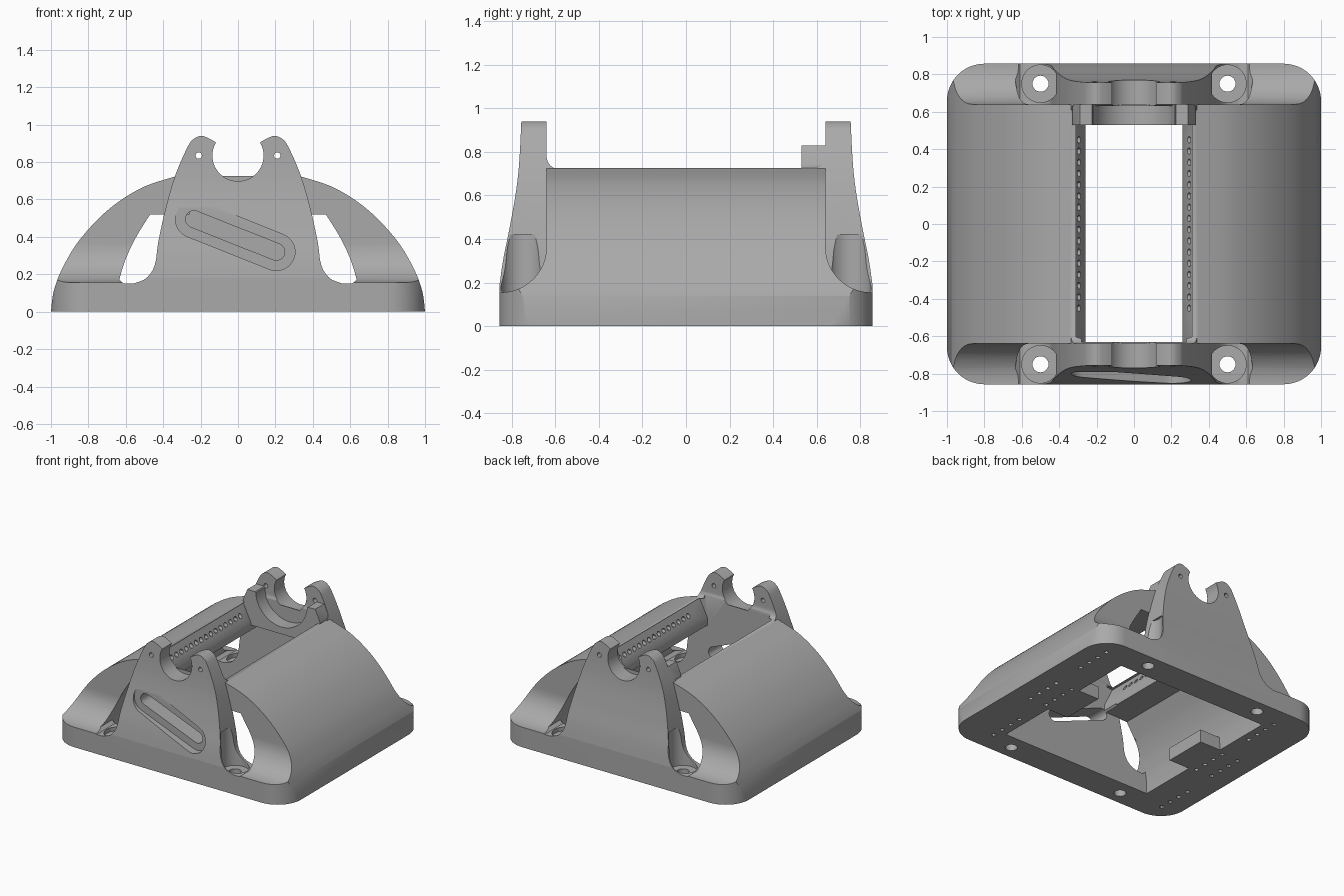
import bpy, bmesh, math
from mathutils import Vector

cube = bpy.data.objects.get("Cube")
if cube:
    bpy.data.objects.remove(cube, do_unlink=True)

grey = bpy.data.materials.new("plain grey")
grey.use_nodes = True
grey.diffuse_color = (0.4, 0.4, 0.4, 1)
grey.node_tree.nodes["Principled BSDF"].inputs["Base Color"].default_value = (0.4, 0.4, 0.4, 1)


def spline(pts, n=8):
    """Smooth curve through the points."""
    p = [Vector(q) for q in [pts[0]] + pts + [pts[-1]]]
    out = []
    for a, b, c, d in zip(p, p[1:], p[2:], p[3:]):
        for i in range(n):
            t = i / n
            out.append(tuple(0.5 * (2 * b + (c - a) * t + (2 * a - 5 * b + 4 * c - d) * t * t
                                    + (3 * b - a - 3 * c + d) * t ** 3)))
    return out + [tuple(pts[-1])]


def arc(cx, cy, r, a0, a1, n=16):
    angles = [math.radians(a0 + (a1 - a0) * i / n) for i in range(n + 1)]
    return [(cx + r * math.cos(a), cy + r * math.sin(a)) for a in angles]


def mirrored(pts):
    return pts + [(-x, z) for x, z in reversed(pts)]


def add_prism(bm, pts, axis, lo, hi):
    place = {"x": lambda u, v, d: (d, u, v), "y": lambda u, v, d: (u, d, v),
             "z": lambda u, v, d: (u, v, d)}[axis]
    a = [bm.verts.new(place(u, v, lo)) for u, v in pts]
    b = [bm.verts.new(place(u, v, hi)) for u, v in pts]
    bm.faces.new(a)
    bm.faces.new(b[::-1])
    for i in range(len(pts)):
        j = (i + 1) % len(pts)
        bm.faces.new((a[i], b[i], b[j], a[j]))


def solid(name, *prisms):
    """One object made of separate extruded profiles."""
    bm = bmesh.new()
    for p in prisms:
        add_prism(bm, *p)
    bmesh.ops.recalc_face_normals(bm, faces=bm.faces)
    mesh = bpy.data.meshes.new(name)
    bm.to_mesh(mesh)
    bm.free()
    mesh.materials.append(grey)
    obj = bpy.data.objects.new(name, mesh)
    bpy.context.collection.objects.link(obj)
    return obj


def combine(obj, other, operation):
    mod = obj.modifiers.new("combine", "BOOLEAN")
    mod.object, mod.operation, mod.solver = other, operation, "EXACT"
    graph = bpy.context.evaluated_depsgraph_get()
    mesh = bpy.data.meshes.new_from_object(obj.evaluated_get(graph))
    obj.modifiers.clear()
    obj.data = mesh
    bpy.data.objects.remove(other, do_unlink=True)


def circle(x, y, r, n=24):
    return arc(x, y, r, 0, 360 - 360 / n, n - 1)


# Arched side shells, with end faces sweeping out into the base rim
arch = [(1.005, -0.05)] + spline([(1.0, 0.0), (0.985, 0.11), (0.94, 0.23), (0.85, 0.38), (0.7, 0.54),
                                  (0.52, 0.66), (0.33, 0.725)])
body = solid("cradle_stand", (mirrored(arch), "y", -0.87, 0.87))
sweep = [(0.87, -0.1), (0.87, 0.155)] + arc(0.85, 0.365, 0.21, 270, 180) + [(0.64, 0.8)]
combine(body, solid("end_sweep", (mirrored(sweep), "x", -1.1, 1.1)), "INTERSECT")

# Through opening under the arch, above the corner floors
inner = spline([(0.635, 0.17), (0.605, 0.27), (0.55, 0.39), (0.47, 0.52)])
combine(body, solid("corner_opening", (mirrored([(0.61, 0.15)] + inner), "y", -1, 1)), "DIFFERENCE")

# Flared end towers with open round cradles
flank = spline([(0.56, 0.15), (0.49, 0.18), (0.445, 0.25), (0.425, 0.38), (0.385, 0.56), (0.335, 0.73),
                (0.27, 0.88), (0.235, 0.925), (0.195, 0.94), (0.155, 0.926), (0.118, 0.905)])
seat = arc(0, 0.835, 0.137, 30, -90, 20)
tower_outline = mirrored([(0.56, -0.05)] + flank + seat[:-1] + [(0.001, 0.698)])
slope = spline([(0.87, 0.1), (0.86, 0.16), (0.84, 0.3), (0.81, 0.45), (0.78, 0.62), (0.765, 0.76), (0.755, 0.96)])
tower_side = [(0.58, -0.1), (0.87, -0.1)] + slope + [(0.64, 0.96)] + arc(0.58, 0.78, 0.06, 0, -90, 8)
for name, s in (("front_tower", -1), ("back_tower", 1)):
    tower = solid(name, (tower_outline, "y", -1, 1))
    combine(tower, solid("tower_side", ([(s * y, z) for y, z in tower_side], "x", -1, 1)), "INTERSECT")
    combine(body, tower, "UNION")

# Rounded base footprint trims everything
corner = arc(0.8, 0.657, 0.2, 0, 90)
footprint = mirrored([(x, -y) for x, y in reversed(corner)] + corner)
combine(body, solid("footprint", (footprint, "z", 0, 1)), "INTERSECT")

# Hollow interior, with sloped ledges along the top opening
hollow = ([(0.65, -0.1), (0.645, 0.1)] + inner
          + [(0.26, 0.52), (0.26, 0.58), (0.33, 0.722), (0.28, 0.73), (0.28, 1.1)])
combine(body, solid("hollow", (mirrored(hollow), "y", -0.632, 0.632)), "DIFFERENCE")

# Inner bracket on the back tower
rim = arc(0, 0.835, 0.22, -2, -90, 16)
bracket = [(0.33, 0.56), (0.33, 0.74), (0.29, 0.83)] + rim[:-1] + [(0.001, 0.615)]
combine(body, solid("back_bracket", (mirrored(bracket), "y", 0.53, 0.66)), "UNION")

# Mounting tabs inside the base frame
for s in (-1, 1):
    tab = [(s * 0.47, -0.17), (s * 0.7, -0.17), (s * 0.7, 0.17), (s * 0.47, 0.17)]
    combine(body, solid("base_tab", (tab, "z", 0, 0.1)), "UNION")

# Screw seats and holes in the four corners
corners = [(x, y) for x in (-0.5, 0.5) for y in (-0.75, 0.75)]
combine(body, solid("screw_seats", *[(circle(x, y, 0.1, 40), "z", 0.12, 0.42) for x, y in corners]), "DIFFERENCE")
combine(body, solid("screw_holes", *[(circle(x, y, 0.043), "z", -0.1, 0.2) for x, y in corners]), "DIFFERENCE")

# Slanted slot with a recessed border in the front wall
left, right = Vector((-0.235, 0.495)), Vector((0.205, 0.32))
tilt = math.degrees(math.atan2(right.y - left.y, right.x - left.x))


def stadium(r):
    return arc(*right, r, tilt - 90, tilt + 90) + arc(*left, r, tilt + 90, tilt + 270)


combine(body, solid("slot_border", (stadium(0.1), "y", -1, -0.79)), "DIFFERENCE")
combine(body, solid("slot", (stadium(0.045), "y", -1, -0.5)), "DIFFERENCE")

# Pin holes in the tower tips, rows of holes along the ledges
pins = [(circle(x, 0.835, 0.017, 16), "y", -1, 1) for x in (-0.21, 0.21)]
combine(body, solid("pin_holes", *pins), "DIFFERENCE")
rows = []
for i in range(16):
    hole = circle(-0.45 + 0.06 * i, 0.65, 0.018, 12)
    rows += [(hole, "x", 0.2, 0.36), (hole, "x", -0.36, -0.2)]
combine(body, solid("ledge_holes", *rows), "DIFFERENCE")

# Small blind holes under the base, the same after a half turn
under = []
for x, y0 in ((0.71, -0.69), (0.84, -0.13), (0.7, -0.13), (0.85, 0.43)):
    for i in range(4):
        for s in (-1, 1):
            under.append((circle(s * x, s * (y0 + 0.093 * i), 0.016, 12), "z", -0.1, 0.06))
combine(body, solid("base_holes", *under), "DIFFERENCE")

# Smooth curved surfaces, keep edges crisp
bpy.ops.object.select_all(action="DESELECT")
body.select_set(True)
bpy.context.view_layer.objects.active = body
bpy.ops.object.shade_smooth_by_angle(angle=math.radians(30))
